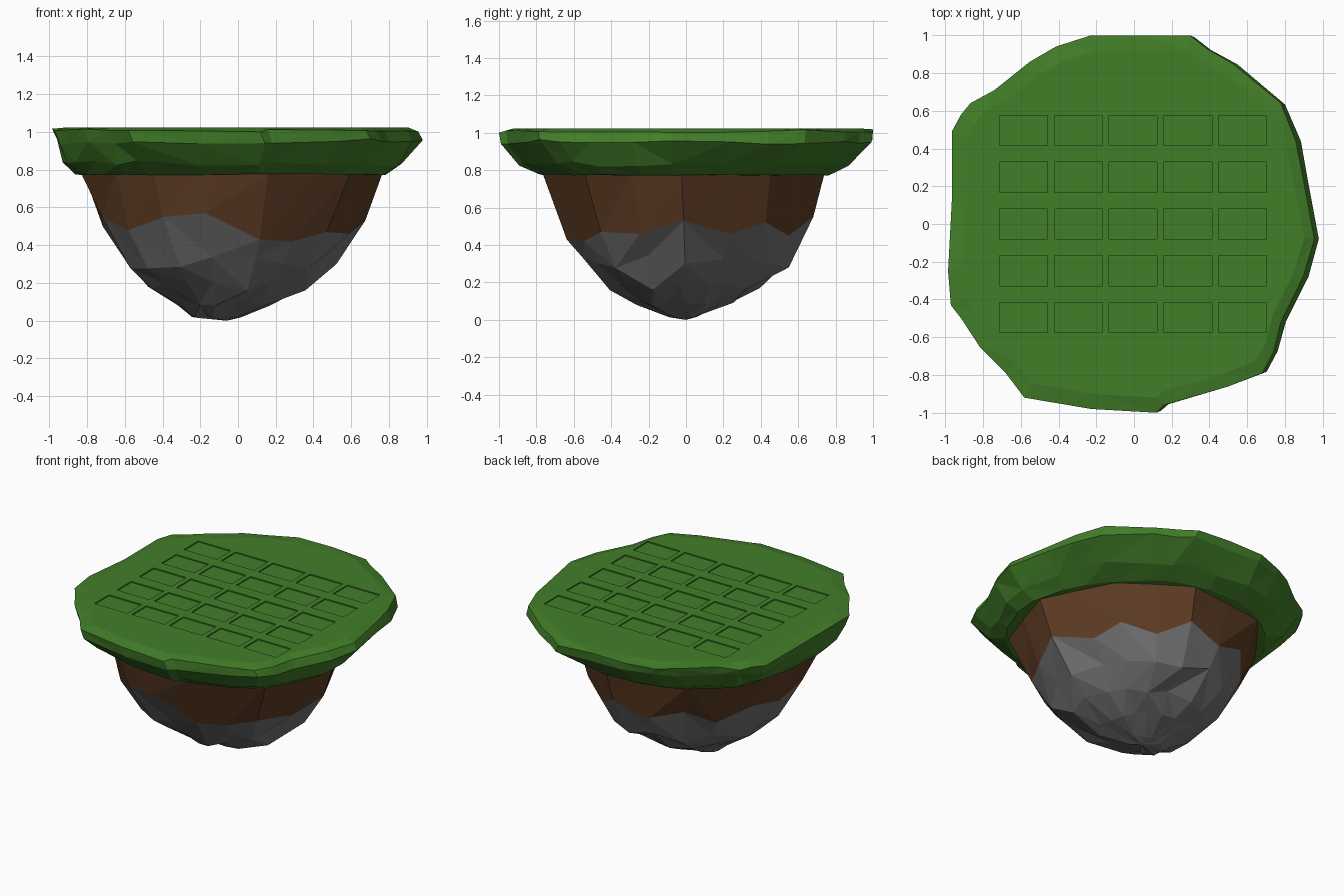
import bpy, bmesh, random
from math import cos, sin, tau, atan2, radians

if "Cube" in bpy.data.objects:
    bpy.data.objects.remove(bpy.data.objects["Cube"])

random.seed(4)

# Outline of the grass rim seen from above, counter-clockwise
RIM = [(.98, -.08), (.92, .24), (.88, .44), (.80, .64), (.54, .85), (.40, .93),
       (.31, 1.0), (.05, 1.0), (-.22, 1.0), (-.41, .94), (-.55, .86), (-.74, .71),
       (-.87, .64), (-.92, .58), (-.97, .49), (-.97, .12), (-.99, -.25),
       (-.975, -.43), (-.92, -.50), (-.82, -.65), (-.68, -.79), (-.58, -.92),
       (-.22, -.98), (.13, -1.0), (.17, -.96), (.52, -.86), (.70, -.79),
       (.76, -.68), (.80, -.52), (.92, -.28)]

# Cross-sections below the grass: z, min x, max x, min y, max y
LEVELS = [(.79, -.83, .79, -.76, .75), (.54, -.72, .69, -.69, .70),
          (.42, -.64, .60, -.64, .65), (.33, -.57, .53, -.57, .60),
          (.19, -.49, .41, -.45, .40), (.10, -.33, .22, -.28, .29),
          (.02, -.23, .02, -.09, .07)]

# Zigzag height of the seam between dirt and rock, every 20 degrees from +x
SEAM = [.53, .46, .52, .45, .55, .48, .56, .46, .54, .50,
        .55, .48, .55, .57, .43, .42, .47, .46]


def material(name, rgb):
    m = bpy.data.materials.new(name)
    m.diffuse_color = (*rgb, 1)
    m.use_nodes = True
    m.node_tree.nodes["Principled BSDF"].inputs["Base Color"].default_value = m.diffuse_color
    return m


GREEN = material("grass_green", (.055, .21, .022))
BROWN = material("dirt_brown", (.11, .045, .017))
GREY = material("rock_grey", (.17, .17, .17))


def body_point(angle, z):
    """Point on the lopsided tapering island body at a given angle and height."""
    for a, b in zip(LEVELS, LEVELS[1:]):
        if z >= b[0]:
            break
    t = (a[0] - z) / (a[0] - b[0])
    x0, x1, y0, y1 = [p + (q - p) * t for p, q in zip(a[1:], b[1:])]
    # bulge towards front left, cut away at back right
    d = angle - radians(35)
    c2 = cos(2 * d)
    k = 1 - .09 * max(0, c2) * (1 if cos(d) > 0 else -1)
    k += .05 * max(0, -c2) * (1 if z > .6 else 0)
    return (k * ((x0 + x1) / 2 + (x1 - x0) / 2 * cos(angle)),
            k * ((y0 + y1) / 2 + (y1 - y0) / 2 * sin(angle)), z)


def jitter(p, side, up):
    k = 1 + random.uniform(-side, side)
    return (p[0] * k, p[1] * k, p[2] + random.uniform(-up, up))


def loft(name, rings, mat, caps=False, tip=None):
    """Join rings of points with triangulated faces; optional caps and tip."""
    bm = bmesh.new()
    vs = [[bm.verts.new(p) for p in ring] for ring in rings]
    n = len(vs[0])
    for a, b in zip(vs, vs[1:]):
        for i in range(n):
            j = (i + 1) % n
            if random.random() < .5:
                bm.faces.new((a[i], b[i], b[j]))
                bm.faces.new((a[i], b[j], a[j]))
            else:
                bm.faces.new((a[i], b[i], a[j]))
                bm.faces.new((b[i], b[j], a[j]))
    if caps:
        bm.faces.new(vs[0])
        bm.faces.new(vs[-1][::-1])
    if tip:
        end = bm.verts.new(tip)
        for i in range(n):
            bm.faces.new((vs[-1][i], end, vs[-1][(i + 1) % n]))
    return finish(name, bm, mat)


def finish(name, bm, mat):
    mesh = bpy.data.meshes.new(name)
    bm.to_mesh(mesh)
    bm.free()
    mesh.materials.append(mat)
    ob = bpy.data.objects.new(name, mesh)
    bpy.context.collection.objects.link(ob)
    return ob


# Grass cap: flat top, blunt rim, flared underside meeting the dirt
foot = [body_point(atan2(y, x), .79)[:2] for x, y in RIM]


def skirt(t, z):
    return [(x + (fx - x) * t, y + (fy - y) * t, z) for (x, y), (fx, fy) in zip(RIM, foot)]


grass = [[(x * .92, y * .92, 1.024) for x, y in RIM],
         [jitter((x * .985 - .01, y, 1.01), 0, .01) for x, y in RIM],
         [jitter((x * .985 + .015, y * .993, .95), .004, .014) for x, y in RIM],
         [jitter(p, .012, .014) for p in skirt(.52, .835)],
         [jitter(p, .003, .003) for p in skirt(.97, .775)]]
cap = loft("grass_cap", grass, GREEN, caps=True)

# Dirt band and rock base share the zigzag seam
n = len(SEAM)
angles = [tau * i / n + random.uniform(-.06, .06) for i in range(n)]
seam = [jitter(body_point(a, z), .02, 0) for a, z in zip(angles, SEAM)]
dirt_top = [body_point(a, .785) for a in angles]
for i in range(1, n, 2):  # broad flat facets at the top of the dirt
    p, q = dirt_top[i - 1], dirt_top[(i + 1) % n]
    dirt_top[i] = tuple((s + t) / 2 * 1.01 for s, t in zip(p, q))
loft("dirt_band", [dirt_top, seam], BROWN)

rock = [seam]
for z, side, up in ((.31, .045, .035), (.18, .05, .025), (.09, .05, .015), (.022, .05, .008)):
    rock.append([jitter(body_point(a, z), side, up) for a in angles])
loft("rock_base", rock, GREY, tip=(-.06, 0, 0))

# Five by five grid of shallow planting plots cut into the grass
bm = bmesh.new()
for i in range(-2, 3):
    for j in range(-2, 3):
        cube = bmesh.ops.create_cube(bm, size=1)["verts"]
        bmesh.ops.scale(bm, vec=(.255, .16, .02), verts=cube)
        bmesh.ops.translate(bm, vec=(i * .29 - .005, j * .248, 1.026), verts=cube)
cutter = finish("plot_cutter", bm, GREEN)
cutter.hide_render = True
cutter.hide_set(True)
cut = cap.modifiers.new("plots", "BOOLEAN")
cut.operation = "DIFFERENCE"
cut.solver = "EXACT"
cut.object = cutter
